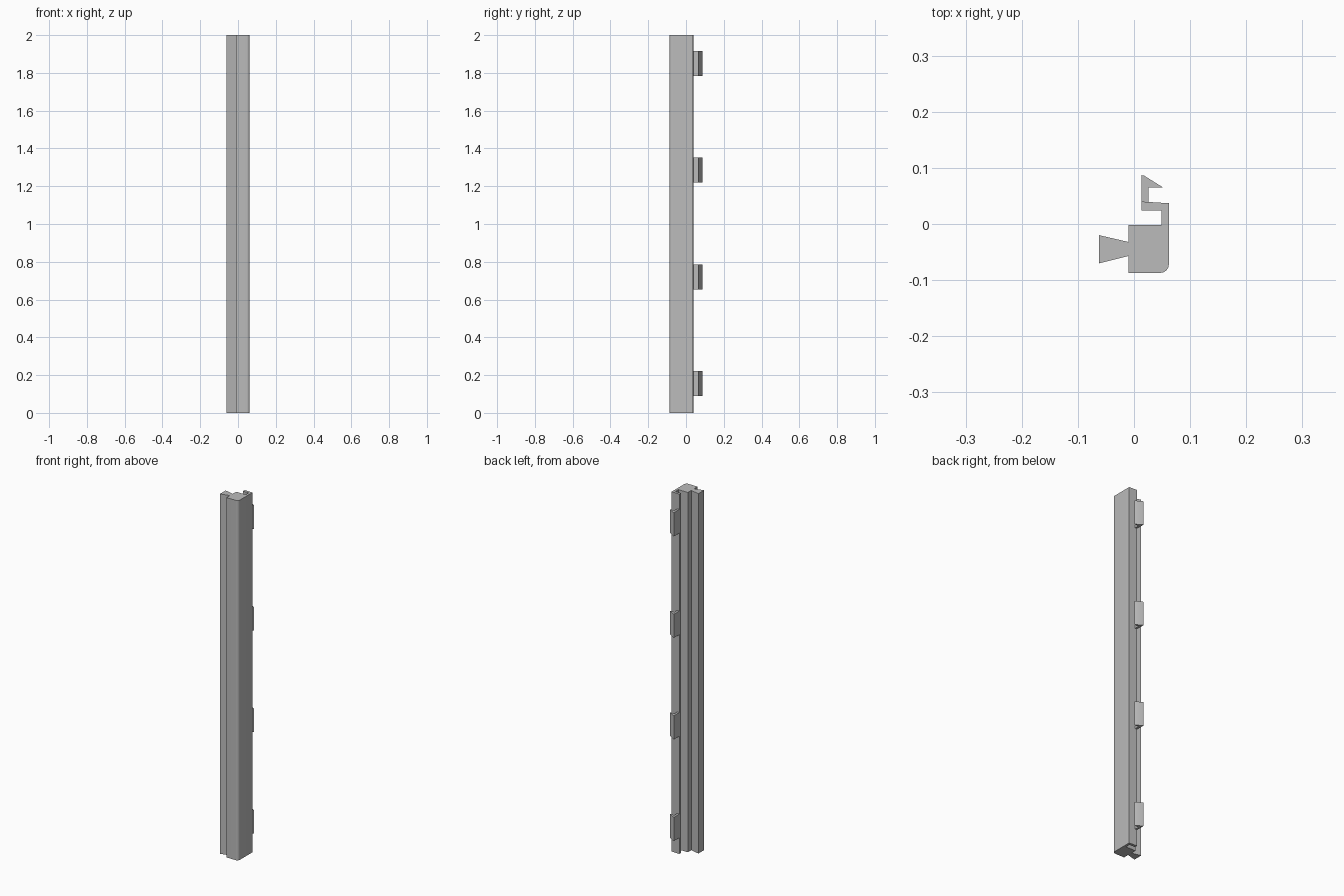
import bpy, bmesh
from math import sin, cos, pi

cube = bpy.data.objects.get("Cube")
if cube:
    bpy.data.objects.remove(cube, do_unlink=True)

# Single grey plastic
grey = bpy.data.materials.new("grey plastic")
grey.use_nodes = True
colour = (0.5, 0.5, 0.5, 1)
grey.diffuse_color = colour
grey.node_tree.nodes["Principled BSDF"].inputs["Base Color"].default_value = colour


def extrude_profile(name, points, bottom, height):
    """Closed outline in x, y raised into a solid."""
    bm = bmesh.new()
    face = bm.faces.new([bm.verts.new((x, y, bottom)) for x, y in points])
    raised = bmesh.ops.extrude_face_region(bm, geom=[face])
    top = [v for v in raised["geom"] if isinstance(v, bmesh.types.BMVert)]
    bmesh.ops.translate(bm, verts=top, vec=(0, 0, height))
    bmesh.ops.recalc_face_normals(bm, faces=bm.faces)
    mesh = bpy.data.meshes.new(name)
    bm.to_mesh(mesh)
    bm.free()
    mesh.materials.append(grey)
    obj = bpy.data.objects.new(name, mesh)
    bpy.context.collection.objects.link(obj)
    bpy.ops.object.select_all(action="DESELECT")
    obj.select_set(True)
    bpy.context.view_layer.objects.active = obj
    bpy.ops.object.shade_smooth_by_angle(angle=pi / 6)
    return obj


# Strip: square core, dovetail rib on the right, hooked flange at the back
radius = 0.015
corner = [(0.062 - radius + radius * cos(a), -0.087 + radius + radius * sin(a))
          for a in [-pi / 2 + i * pi / 16 for i in range(9)]]
strip = [(-0.01, -0.002), (-0.01, -0.032), (-0.062, -0.02), (-0.062, -0.07),
         (-0.01, -0.057), (-0.01, -0.087)] + corner + [
         (0.062, 0.037), (0.0135, 0.04), (0.0135, 0.024),
         (0.049, 0.024), (0.049, -0.002)]
extrude_profile("strip", strip, 0, 2)

# Four barbed clips along the flange
clip = [(0.0135, 0.038), (0.026, 0.038), (0.026, 0.065), (0.052, 0.065),
        (0.0175, 0.0865), (0.0135, 0.087)]
for i in range(4):
    extrude_profile(f"clip_{i + 1}", clip, 0.09 + i * 0.5645, 0.132)
